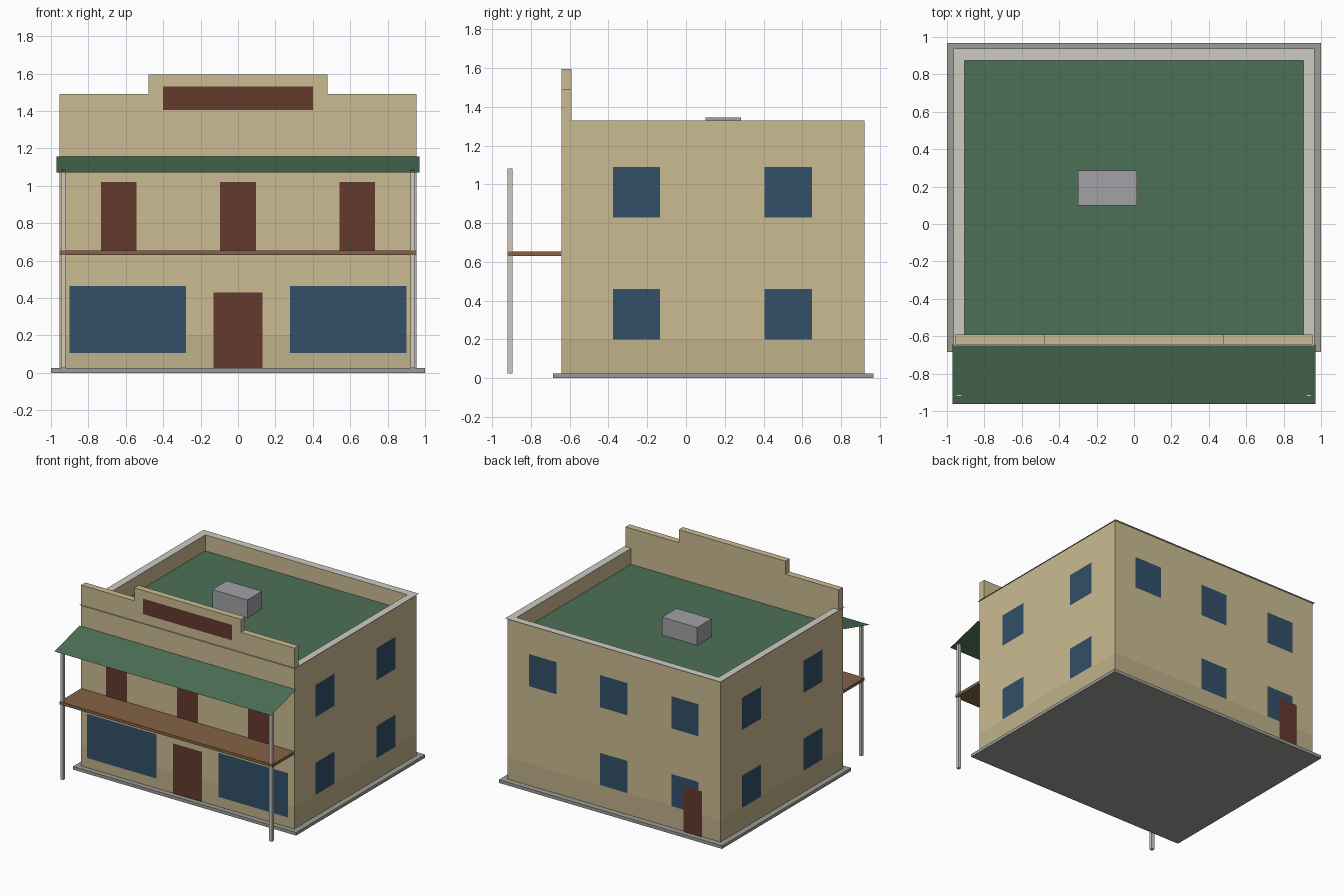
import bpy

if "Cube" in bpy.data.objects:
    bpy.data.objects.remove(bpy.data.objects["Cube"])

W, FRONT, BACK = 0.955, -0.643, 0.92      # wall half width, front and back planes
SLAB, TOP, ROOF = 0.025, 1.33, 1.2
BAND = 0.2


def material(name, rgb):
    m = bpy.data.materials.new(name)
    m.diffuse_color = (*rgb, 1)
    m.use_nodes = True
    m.node_tree.nodes["Principled BSDF"].inputs["Base Color"].default_value = m.diffuse_color
    return m


WALL = material("sand_wall", (0.60, 0.50, 0.29))
BASE = material("sand_wall_base", (0.52, 0.44, 0.25))
RED = material("red_brown", (0.125, 0.042, 0.027))
BLUE = material("blue_glass", (0.032, 0.08, 0.14))
GREEN = material("green_roof", (0.073, 0.16, 0.093))
WOOD = material("brown_wood", (0.235, 0.125, 0.06))
PALE = material("pale_trim", (0.62, 0.60, 0.55))
STONE = material("grey_stone", (0.34, 0.34, 0.31))
METAL = material("grey_metal", (0.35, 0.36, 0.38))


def mesh(name, verts, faces, mat):
    me = bpy.data.meshes.new(name)
    me.from_pydata(verts, [], faces)
    ob = bpy.data.objects.new(name, me)
    bpy.context.collection.objects.link(ob)
    me.materials.append(mat)
    return ob


def rect(x0, x1, y0, y1, z):
    return [(x0, y0, z), (x1, y0, z), (x1, y1, z), (x0, y1, z)]


SIDES = [(i, (i + 1) % 4, (i + 1) % 4 + 4, i + 4) for i in range(4)]


def box(name, x0, x1, y0, y1, z0, z1, mat):
    return mesh(name, rect(x0, x1, y0, y1, z0) + rect(x0, x1, y0, y1, z1),
                SIDES + [(3, 2, 1, 0), (4, 5, 6, 7)], mat)


def shell(name, x, y0, y1, z0, z1, mat, inward=False):
    """Four upright wall faces, open at top and bottom."""
    faces = [f[::-1] for f in SIDES] if inward else SIDES
    return mesh(name, rect(-x, x, y0, y1, z0) + rect(-x, x, y0, y1, z1), faces, mat)


def panel(name, side, a0, a1, z0, z1, mat, gap=0.003):
    """Flat panel just outside one wall; a0..a1 runs along the wall."""
    pts = [(a0, z0), (a1, z0), (a1, z1), (a0, z1)]
    place = {"front": lambda a, z: (a, FRONT - gap, z),
             "back": lambda a, z: (a, BACK + gap, z),
             "right": lambda a, z: (W + gap, a, z),
             "left": lambda a, z: (-W - gap, a, z)}[side]
    order = (0, 1, 2, 3) if side in ("front", "right") else (3, 2, 1, 0)
    return mesh(name, [place(a, z) for a, z in pts], [order], mat)


# Foundation, walls and sunken roof
box("foundation_slab", -1, 1, -0.685, 0.967, 0, SLAB, STONE)
shell("wall_base", W, FRONT, BACK, SLAB, BAND, BASE)
shell("outer_walls", W, FRONT, BACK, BAND, TOP, WALL)
shell("inner_parapet_walls", 0.905, -0.59, 0.875, ROOF, TOP, WALL, inward=True)
mesh("roof_deck", rect(-0.905, 0.905, -0.59, 0.875, ROOF), [(0, 1, 2, 3)], GREEN)
mesh("wall_coping",
     rect(-0.965, 0.965, -0.653, 0.937, TOP) + rect(-0.905, 0.905, -0.59, 0.875, TOP),
     SIDES, PALE)
box("roof_vent", -0.3, 0.015, 0.1, 0.285, ROOF, 1.345, METAL)

# Stepped false front
half = [(W, TOP), (W, 1.49), (0.478, 1.49), (0.478, 1.595)]
outline = half + [(-x, z) for x, z in reversed(half)]
n = len(outline)
mesh("false_front",
     [(x, y, z) for y in (FRONT, -0.59) for x, z in outline],
     [(i, i + n, (i + 1) % n + n, (i + 1) % n) for i in range(n)]
     + [tuple(reversed(range(n))), tuple(range(n, 2 * n))], WALL)
panel("sign_board", "front", -0.4, 0.4, 1.405, 1.53, RED)

# Balcony, posts and sloping canopy
box("balcony_floor", -W, W, -0.922, FRONT, 0.63, 0.653, WOOD)
for label, s in (("left", -1), ("right", 1)):
    x = s * 0.935
    box(f"post_{label}", x - 0.0125, x + 0.0125, -0.92, -0.895, SLAB, 1.083, PALE)
mesh("canopy", [(-0.97, -0.963, 1.07), (0.97, -0.963, 1.07),
                (0.97, FRONT, 1.157), (-0.97, FRONT, 1.157)], [(0, 1, 2, 3)], GREEN)

# Front doors and shop windows
panel("front_door", "front", -0.13, 0.13, SLAB, 0.43, RED)
for i, x in enumerate((-0.637, 0, 0.637)):
    panel(f"balcony_door_{i}", "front", x - 0.095, x + 0.095, 0.653, 1.02, RED)
for label, x in (("left", -0.59), ("right", 0.59)):
    panel(f"shop_window_{label}", "front", x - 0.312, x + 0.312, 0.105, 0.463, BLUE)

# Side and back windows on both floors
for floor, z in (("lower", 0.2), ("upper", 0.83)):
    for side in ("left", "right"):
        for i, y in enumerate((-0.255, 0.528)):
            panel(f"{side}_{floor}_window_{i}", side, y - 0.122, y + 0.122, z, z + 0.26, BLUE)
    for i, x in enumerate((-0.637, 0, 0.637)):
        if floor == "upper" or x < 0.5:
            panel(f"back_{floor}_window_{i}", "back", x - 0.122, x + 0.122, z, z + 0.26, BLUE)
panel("back_door", "back", -0.793, -0.628, SLAB, 0.395, RED, gap=0.008)
